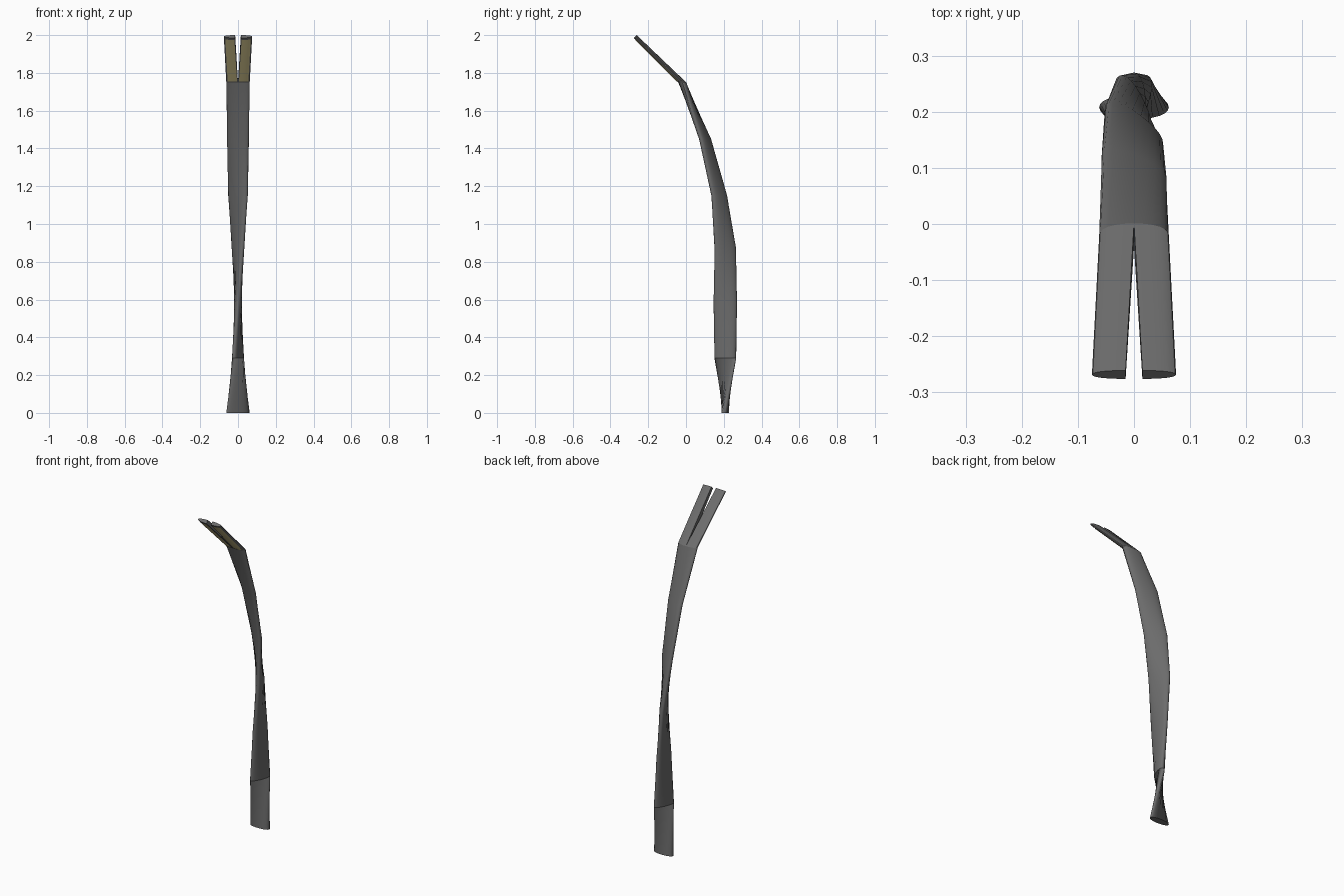
import bpy, math
from mathutils import Vector

if "Cube" in bpy.data.objects:
    bpy.data.objects.remove(bpy.data.objects["Cube"])

N = 24
A, B = 0.062, 0.021          # half width and half thickness of the oval section


def material(name, rgb):
    m = bpy.data.materials.new(name)
    m.diffuse_color = (*rgb, 1)
    m.use_nodes = True
    m.node_tree.nodes["Principled BSDF"].inputs["Base Color"].default_value = m.diffuse_color
    return m


def oval(a):
    # slightly squared oval, unit size
    f = lambda v: math.copysign(abs(v) ** 0.9, v) if abs(v) > 1e-6 else 0.0
    return f(math.cos(a)), f(math.sin(a))


def loft(name, rings, mat, closed=True, caps=()):
    n = len(rings[0])
    verts = [p for r in rings for p in r]
    faces = []
    for k in range(len(rings) - 1):
        for i in range(n if closed else n - 1):
            j = (i + 1) % n
            faces.append((k * n + i, k * n + j, (k + 1) * n + j, (k + 1) * n + i))
    for c in caps:
        ring = list(range(c * n, (c + 1) * n))
        faces.append(ring[::-1] if c == 0 else ring)
    me = bpy.data.meshes.new(name)
    me.from_pydata(verts, [], faces)
    me.materials.append(mat)
    ob = bpy.data.objects.new(name, me)
    bpy.context.collection.objects.link(ob)
    bpy.ops.object.select_all(action='DESELECT')
    ob.select_set(True)
    bpy.context.view_layer.objects.active = ob
    bpy.ops.object.shade_smooth_by_angle(angle=math.radians(35))
    return ob


metal = material("dark_metal", (0.15, 0.15, 0.15))
glow = material("warm_panel", (0.72, 0.62, 0.3))

# Twisted post: height, centre y, twist in degrees
levels = [(0, 0.208, 0), (0.29, 0.208, 67), (0.58, 0.208, 90), (0.87, 0.208, 115),
          (1.15, 0.176, 143), (1.45, 0.101, 157), (1.75, -0.02, 180)]
rings = []
for z, cy, deg in levels:
    c, s = math.cos(math.radians(deg)), math.sin(math.radians(deg))
    ring = []
    for i in range(N):
        u, v = oval(2 * math.pi * i / N)
        u, v = u * A, v * B
        ring.append((u * c - v * s, cy + u * s + v * c, z))
    rings.append(ring)
loft("twisted_post", rings, metal, caps=(0,))


# Point on a lamp arm: f along the arm, (u, t) across its half-oval section
def arm_point(side, f, u, t):
    start = Vector((A * u, -0.02 + B * t, 1.75))
    end = Vector((0.015 + 0.06 * u, -0.2685 + 0.0075 * t, 1.9925 + 0.0075 * t))
    p = start.lerp(end, f)
    p.x *= side
    return p


half = [oval(-math.pi / 2 + math.pi * i / (N // 2)) for i in range(N // 2 + 1)]
for side, label in ((1, "right"), (-1, "left")):
    sec = half if side > 0 else half[::-1]
    loft(label + "_lamp_arm", [[arm_point(side, f, u, t) for u, t in sec] for f in (0, 1)],
         metal, caps=(1,))

    # Light panel lying just proud of the arm's underside
    us = [0.08 + 0.8 * i / 6 for i in range(7)]
    if side < 0:
        us = us[::-1]
    strip = []
    for f in (0.03, 0.96):
        row = []
        for u in us:
            t = -oval(math.acos(u ** (1 / 0.9)))[1]
            row.append(arm_point(side, f, u, t) + Vector((0, -0.0015, -0.0015)))
        strip.append(row)
    loft(label + "_light_panel", strip, glow, closed=False)
